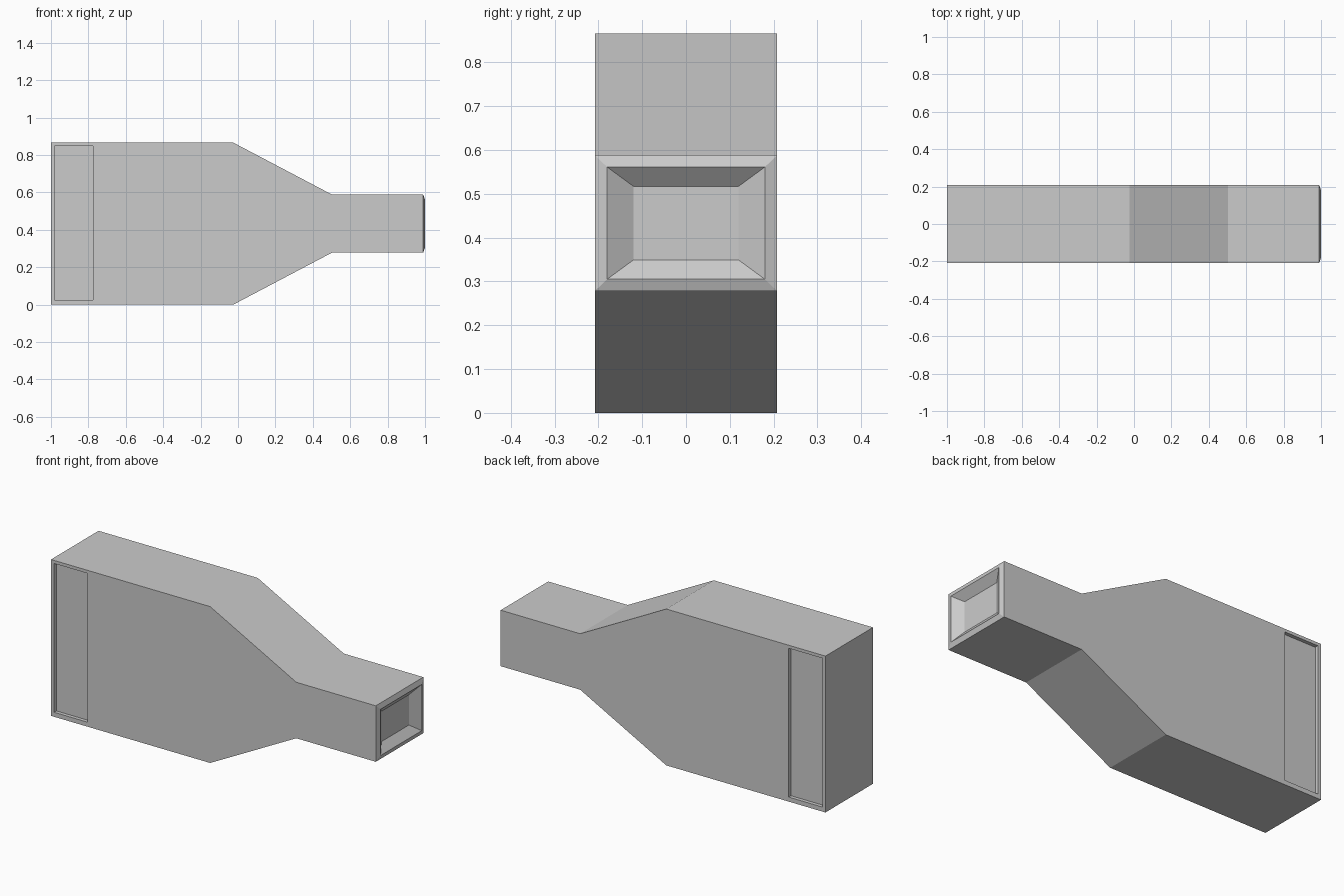
import bpy, bmesh

if "Cube" in bpy.data.objects:
    bpy.data.objects.remove(bpy.data.objects["Cube"])

HALF_W = 0.208           # half width across y
ZC = 0.433               # centre line height

steel = bpy.data.materials.new("plain grey metal")
steel.diffuse_color = (0.6, 0.6, 0.6, 1)
steel.use_nodes = True
steel.node_tree.nodes["Principled BSDF"].inputs["Base Color"].default_value = steel.diffuse_color


def add_object(name, bm):
    bmesh.ops.recalc_face_normals(bm, faces=bm.faces)
    me = bpy.data.meshes.new(name)
    bm.to_mesh(me)
    bm.free()
    me.materials.append(steel)
    ob = bpy.data.objects.new(name, me)
    bpy.context.collection.objects.link(ob)
    return ob


def ring(bm, x, half_y, half_z):
    """Rectangular cross-section of the duct."""
    return [bm.verts.new((x, sy * half_y, ZC + sz * half_z))
            for sy, sz in ((-1, -1), (1, -1), (1, 1), (-1, 1))]


# Duct body: wide box, taper, neck, raised lip and sloped mouth recess
sections = [
    (-1.0, HALF_W, 0.433),
    (-0.025, HALF_W, 0.433),
    (0.503, HALF_W, 0.155),
    (0.99, HALF_W, 0.155),
    (1.0, 0.18, 0.128),
    (0.963, 0.12, 0.084),
]
bm = bmesh.new()
rings = [ring(bm, *s) for s in sections]
for a, b in zip(rings, rings[1:]):
    for i in range(4):
        j = (i + 1) % 4
        bm.faces.new((a[i], a[j], b[j], b[i]))
bm.faces.new(rings[0])
bm.faces.new(rings[-1])
body = add_object("duct_body", bm)

# Shallow rectangular recesses near the wide end, one on each side
DEPTH = 0.02
for side, label in ((-1, "front"), (1, "back")):
    bm = bmesh.new()
    bmesh.ops.create_cube(bm, size=1)
    for v in bm.verts:
        v.co.x = -0.878 + v.co.x * 0.206
        v.co.y = side * HALF_W + v.co.y * 2 * DEPTH
        v.co.z = 0.437 + v.co.z * 0.824
    cutter = add_object(label + "_recess_cutter", bm)
    cutter.hide_render = True
    cutter.hide_set(True)
    mod = body.modifiers.new(label + "_recess", 'BOOLEAN')
    mod.operation = 'DIFFERENCE'
    mod.solver = 'EXACT'
    mod.object = cutter
